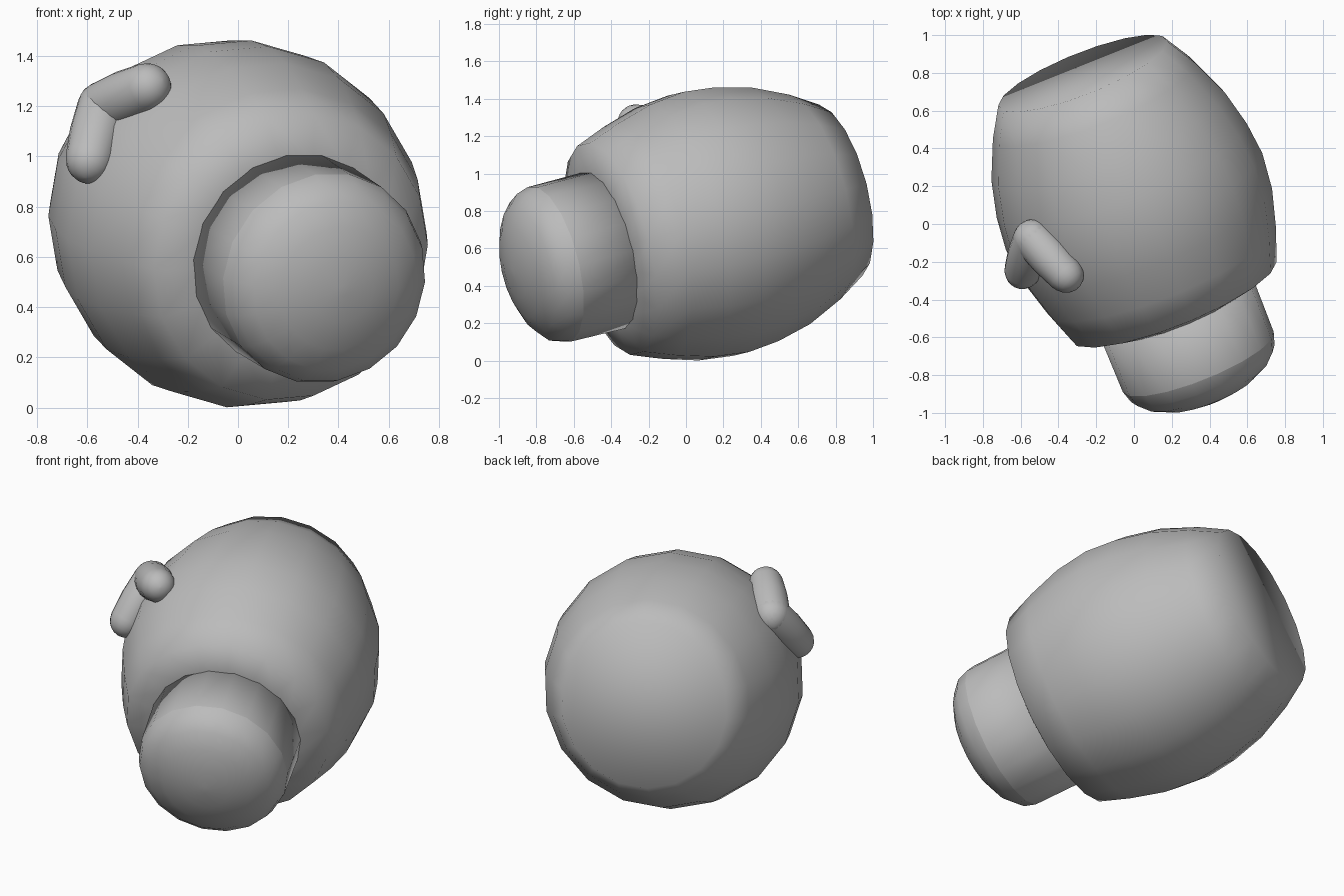
import bpy, bmesh, math
from mathutils import Vector, Matrix

if "Cube" in bpy.data.objects:
    bpy.data.objects.remove(bpy.data.objects["Cube"])

grey = bpy.data.materials.new("plain grey")
grey.use_nodes = True
grey.diffuse_color = (0.5, 0.5, 0.5, 1)
grey.node_tree.nodes["Principled BSDF"].inputs["Base Color"].default_value = (0.5, 0.5, 0.5, 1)

SIDES = 18


def axis_frame(start, direction):
    """Matrix whose z runs along direction and whose y leans to world up."""
    axis = direction.normalized()
    up = (Vector((0, 0, 1)) - axis * axis.z).normalized()
    frame = Matrix((up.cross(axis), up, axis)).transposed().to_4x4()
    frame.translation = start
    return frame


def revolve(name, profile, frame, turn=0, sharp_at=None):
    """Lathe (distance, radius) rows about the z of frame, with smooth shading."""
    bm = bmesh.new()
    rings = []
    for t, r in profile:
        angles = [2 * math.pi * (k + 0.5) / SIDES + math.radians(turn) for k in range(SIDES)]
        rings.append([bm.verts.new((r * math.sin(a), r * math.cos(a), t)) for a in angles])
    for low, high in zip(rings, rings[1:]):
        for k in range(SIDES):
            j = (k + 1) % SIDES
            bm.faces.new((low[k], low[j], high[j], high[k]))
    bm.faces.new(rings[0])
    bm.faces.new(rings[-1])
    bmesh.ops.recalc_face_normals(bm, faces=bm.faces)
    for face in bm.faces:
        face.smooth = True
    for edge in bm.edges:
        if sharp_at is not None and all(abs(v.co.z - sharp_at) < 1e-4 for v in edge.verts):
            edge.smooth = False
    mesh = bpy.data.meshes.new(name)
    bm.to_mesh(mesh)
    bm.free()
    mesh.materials.append(grey)
    obj = bpy.data.objects.new(name, mesh)
    bpy.context.collection.objects.link(obj)
    obj.matrix_world = frame


def dome(height, radius):
    """Profile rows from the tip of a dome to just before its rim at zero."""
    return [(-height * math.cos(a), radius * math.sin(a))
            for a in (math.radians(d) for d in (3, 18, 36, 54, 72))]


main_frame = axis_frame(Vector((0.34, -0.73, 0.515)), Vector((-0.361, 0.903, 0.23)))

# Barrel body, with a sloping front shoulder and a flat rear disc
revolve("barrel_body", [(0.31, 0.42), (0.36, 0.585), (0.54, 0.65), (0.74, 0.706),
                        (0.94, 0.728), (1.12, 0.71), (1.32, 0.663), (1.53, 0.573),
                        (1.69, 0.48)], main_frame, turn=5)

# Neck with an elliptical dome
revolve("domed_neck", dome(0.22, 0.43) + [(0, 0.43), (0.4, 0.435)], main_frame, sharp_at=0)

# Bent grip on the upper right of the body: two rounded arms meeting at the bend
bend = Vector((-0.535, -0.08, 1.195))
for name, tip in (("lower_grip", Vector((-0.59, -0.25, 0.985))),
                  ("upper_grip", Vector((-0.36, -0.27, 1.275)))):
    length = (bend - tip).length
    far_end = [(length - t, r) for t, r in reversed(dome(0.105, 0.105))]
    arm = dome(0.095, 0.095) + [(0, 0.098), (length / 2, 0.108), (length, 0.105)] + far_end
    revolve(name, arm, axis_frame(tip, bend - tip))
